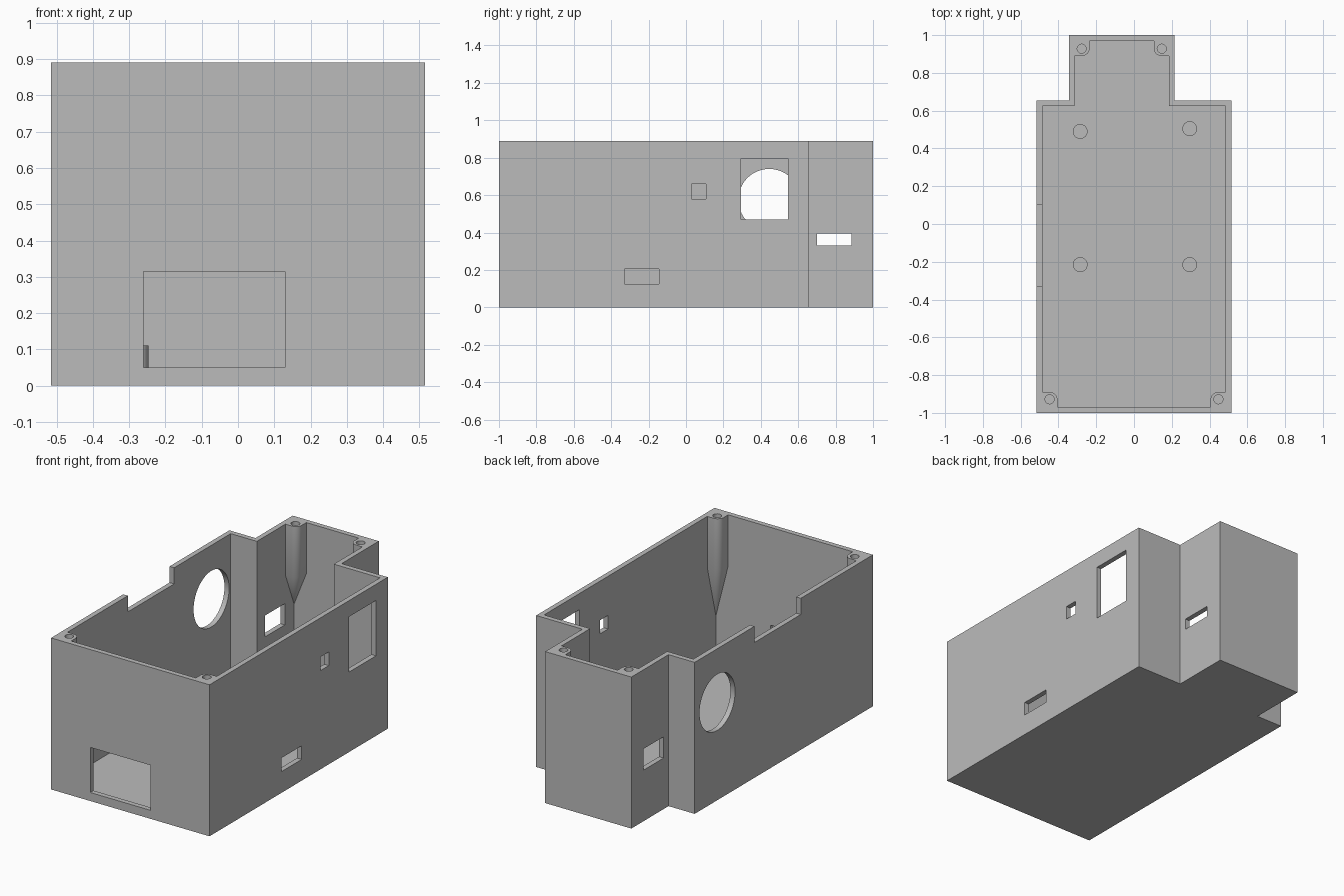
import bpy, bmesh, math

if "Cube" in bpy.data.objects:
    bpy.data.objects.remove(bpy.data.objects["Cube"], do_unlink=True)

H, WALL, FLOOR = 0.89, 0.03, 0.03

grey = bpy.data.materials.new("plain_grey")
grey.use_nodes = True
grey.diffuse_color = (0.5, 0.5, 0.5, 1)
grey.node_tree.nodes["Principled BSDF"].inputs["Base Color"].default_value = (0.5, 0.5, 0.5, 1)


def to_object(name, bm):
    bmesh.ops.recalc_face_normals(bm, faces=bm.faces)
    mesh = bpy.data.meshes.new(name)
    bm.to_mesh(mesh)
    bm.free()
    mesh.materials.append(grey)
    obj = bpy.data.objects.new(name, mesh)
    bpy.context.collection.objects.link(obj)
    return obj


def prism(name, outline, z0, z1, tip=None):
    """Extrude an outline upward; the lower end may taper to a tip."""
    bm = bmesh.new()
    low = [bm.verts.new((x, y, z0)) for x, y in outline]
    high = [bm.verts.new((x, y, z1)) for x, y in outline]
    bm.faces.new(high)
    if tip is None:
        bm.faces.new(low)
    else:
        apex = bm.verts.new(tip)
    n = len(outline)
    for i in range(n):
        j = (i + 1) % n
        bm.faces.new((low[i], low[j], high[j], high[i]))
        if tip is not None:
            bm.faces.new((low[j], low[i], apex))
    return to_object(name, bm)


def box(name, x0, x1, y0, y1, z0, z1):
    return prism(name, [(x0, y0), (x1, y0), (x1, y1), (x0, y1)], z0, z1)


def circle(x, y, r, n=32):
    return [(x + r * math.cos(2 * math.pi * i / n),
             y + r * math.sin(2 * math.pi * i / n)) for i in range(n)]


def cut(target, cutter):
    cutter.hide_render = True
    mod = target.modifiers.new("cut", 'BOOLEAN')
    mod.operation, mod.solver, mod.object = 'DIFFERENCE', 'EXACT', cutter
    bpy.context.view_layer.objects.active = target
    bpy.ops.object.modifier_apply(modifier=mod.name)
    bpy.data.objects.remove(cutter, do_unlink=True)


def smooth(obj):
    bpy.ops.object.select_all(action='DESELECT')
    obj.select_set(True)
    bpy.context.view_layer.objects.active = obj
    bpy.ops.object.shade_smooth_by_angle(angle=math.radians(30))


def plan(t):
    """Stepped outline of the case, inset by t."""
    return [(-0.515 + t, -1 + t), (0.515 - t, -1 + t), (0.515 - t, 0.655 - t),
            (0.215 - t, 0.655 - t), (0.215 - t, 1 - t), (-0.345 + t, 1 - t),
            (-0.345 + t, 0.655 - t), (-0.515 + t, 0.655 - t)]


# Open-topped case
case = prism("case", plan(0), 0, H)
cut(case, prism("cavity", plan(WALL), FLOOR, H + 0.1))

# Rectangular openings: front, left wall, neck walls, notch in the right rim
openings = [
    (-0.26, 0.13, -1.05, -0.95, 0.05, 0.315),
    (0.45, 0.55, -0.33, -0.145, 0.125, 0.205),
    (0.45, 0.55, 0.03, 0.107, 0.58, 0.66),
    (0.45, 0.55, 0.295, 0.545, 0.47, 0.795),
    (0.16, 0.25, 0.70, 0.885, 0.33, 0.395),
    (-0.38, -0.29, 0.70, 0.885, 0.30, 0.425),
    (-0.55, -0.45, -0.33, 0.10, 0.795, H + 0.1),
]
for o in openings:
    cut(case, box("opening", *o))

# Round opening in the right wall
port = prism("round_opening", circle(0, 0, 0.165, 64), -0.05, 0.05)
port.rotation_euler = (0, math.pi / 2, 0)
port.location = (-0.50, 0.445, 0.575)
bpy.context.view_layer.update()
cut(case, port)
smooth(case)

# Corner screw posts, tapering down into the corners
SIZE, R = 0.08, 0.04
corners = [("front_right", -0.485, -0.97, 1, 1, 0.275),
           ("front_left", 0.485, -0.97, -1, 1, 0.275),
           ("back_right", -0.315, 0.97, 1, -1, 0.39),
           ("back_left", 0.185, 0.97, -1, -1, 0.39)]
for name, cx, cy, sx, sy, tip_z in corners:
    arc = [(SIZE - R + R * math.cos(a), SIZE - R + R * math.sin(a))
           for a in (math.pi / 2 * i / 10 for i in range(11))]
    outline = [(cx + sx * u, cy + sy * v) for u, v in [(0, 0), (SIZE, 0)] + arc + [(0, SIZE)]]
    post = prism(name + "_screw_post", outline, 0.59, H, (cx, cy, tip_z))
    hole = circle(cx + sx * 0.038, cy + sy * 0.042, 0.024)
    cut(post, prism("screw_hole", hole, 0.62, H + 0.1))
    smooth(post)

# Board standoffs on the floor
standoffs = [("back_right", -0.285, 0.49), ("back_left", 0.295, 0.505),
             ("front_right", -0.285, -0.215), ("front_left", 0.295, -0.215)]
for name, x, y in standoffs:
    smooth(prism(name + "_standoff", circle(x, y, 0.039), FLOOR - 0.01, 0.11))
